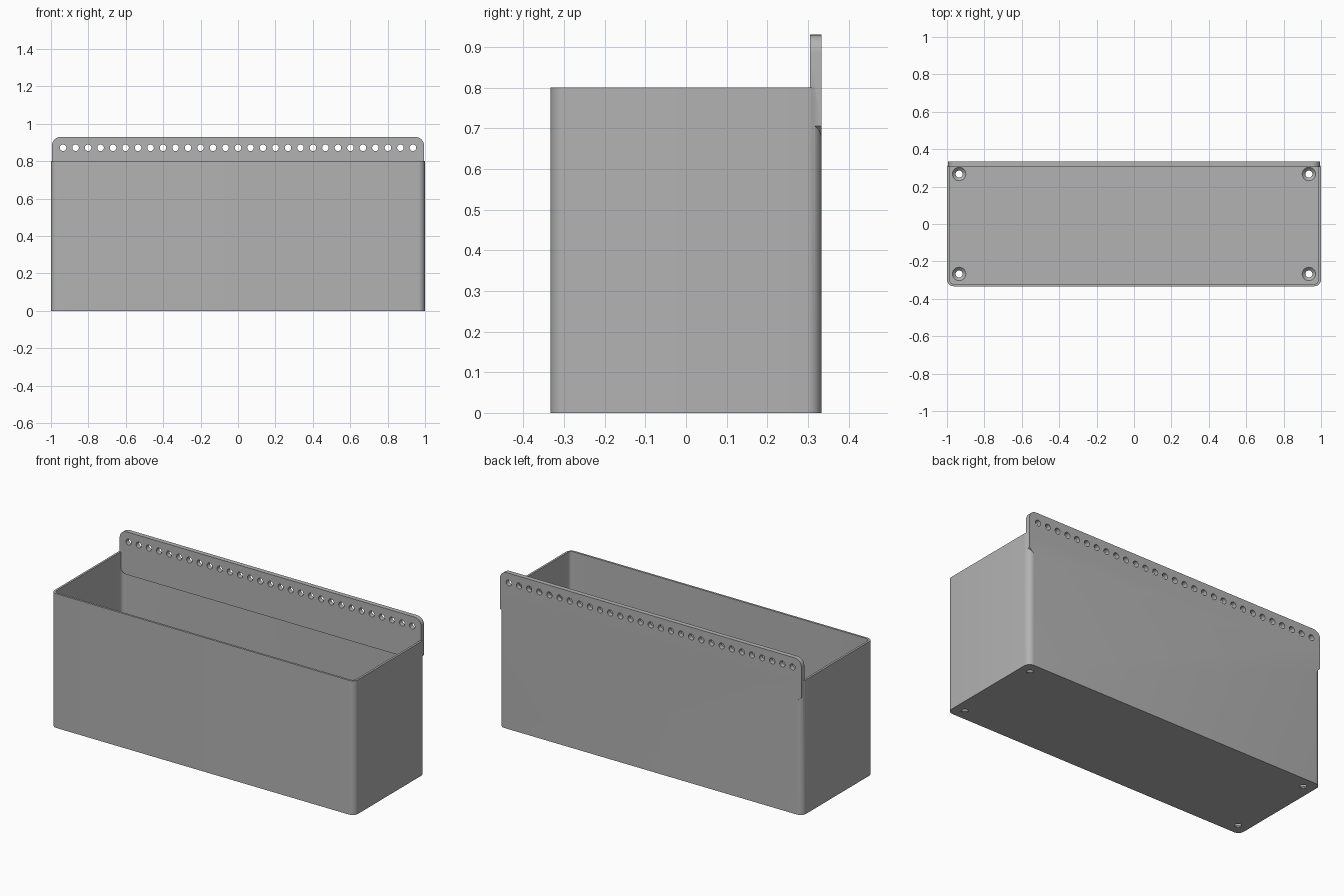
import bpy, bmesh, math
from mathutils import Matrix

old = bpy.data.objects.get("Cube")
if old:
    bpy.data.objects.remove(old, do_unlink=True)

grey = bpy.data.materials.new("plain grey")
grey.use_nodes = True
GREY = (0.45, 0.45, 0.45, 1)
grey.diffuse_color = GREY
grey.node_tree.nodes["Principled BSDF"].inputs["Base Color"].default_value = GREY

HALF_X, HALF_Y, HEIGHT = 1.0, 0.333, 0.8
WALL, FLOOR, CORNER = 0.0125, 0.02, 0.036
PLATE_X, PLATE_FRONT, PLATE_LOW, PLATE_TOP = 0.994, 0.305, 0.675, 0.93


def to_object(name, bm):
    bmesh.ops.recalc_face_normals(bm, faces=bm.faces)
    mesh = bpy.data.meshes.new(name)
    bm.to_mesh(mesh)
    bm.free()
    mesh.materials.append(grey)
    obj = bpy.data.objects.new(name, mesh)
    bpy.context.collection.objects.link(obj)
    return obj


def extrude_outline(name, points, offset):
    bm = bmesh.new()
    face = bm.faces.new([bm.verts.new(p) for p in points])
    out = bmesh.ops.extrude_face_region(bm, geom=[face], use_keep_orig=True)
    moved = [v for v in out["geom"] if isinstance(v, bmesh.types.BMVert)]
    bmesh.ops.translate(bm, verts=moved, vec=offset)
    return to_object(name, bm)


def arc(cx, cy, r, start, steps=8):
    angles = [math.radians(start + 90 * i / steps) for i in range(steps + 1)]
    return [(cx + r * math.cos(a), cy + r * math.sin(a)) for a in angles]


def rounded_box(name, hx, hy, r, low, high):
    outline = []
    for sx, sy, start in ((1, 1, 0), (-1, 1, 90), (-1, -1, 180), (1, -1, 270)):
        outline += arc(sx * (hx - r), sy * (hy - r), r, start)
    return extrude_outline(name, [(x, y, low) for x, y in outline], (0, 0, high - low))


def add_cone(bm, r1, r2, depth, matrix):
    bmesh.ops.create_cone(bm, cap_ends=True, segments=24, radius1=r1,
                          radius2=r2, depth=depth, matrix=matrix)


def combine(target, other, operation):
    mod = target.modifiers.new(operation, 'BOOLEAN')
    mod.operation, mod.solver, mod.object = operation, 'EXACT', other
    bpy.context.view_layer.objects.active = target
    bpy.ops.object.modifier_apply(modifier=mod.name)
    bpy.data.objects.remove(other, do_unlink=True)


# Open bin with rounded upright corners
planter = rounded_box("planter_box", HALF_X, HALF_Y, CORNER, 0, HEIGHT)
cavity = rounded_box("cavity", HALF_X - WALL, HALF_Y - WALL, CORNER - WALL, FLOOR, 1)
combine(planter, cavity, 'DIFFERENCE')

# Mounting plate: rounded top corners, slanted bottom corners
r, slant = 0.045, 0.03
outline = arc(PLATE_X - r, PLATE_TOP - r, r, 0) + arc(r - PLATE_X, PLATE_TOP - r, r, 90)
outline += [(-PLATE_X, PLATE_LOW + slant), (slant - PLATE_X, PLATE_LOW),
            (PLATE_X - slant, PLATE_LOW), (PLATE_X, PLATE_LOW + slant)]
plate = extrude_outline("mounting_plate", [(x, PLATE_FRONT, z) for x, z in outline],
                        (0, HALF_Y - PLATE_FRONT, 0))
combine(planter, plate, 'UNION')

# Row of holes through the plate
bm = bmesh.new()
for i in range(29):
    place = Matrix.Translation(((i - 14) * 0.0668, 0.32, 0.872))
    add_cone(bm, 0.0175, 0.0175, 0.2, place @ Matrix.Rotation(math.pi / 2, 4, 'X'))
combine(planter, to_object("plate_holes", bm), 'DIFFERENCE')

# Countersunk holes in the floor corners
for cutter, r1, r2, depth, z in (("floor_holes", 0.019, 0.019, 0.2, 0),
                                 ("countersinks", 0.019, 0.037, 0.018, 0.012)):
    bm = bmesh.new()
    for x in (-0.935, 0.935):
        for y in (-0.267, 0.267):
            add_cone(bm, r1, r2, depth, Matrix.Translation((x, y, z)))
    combine(planter, to_object(cutter, bm), 'DIFFERENCE')

# Smooth the curved corners and hole walls
bpy.ops.object.select_all(action='DESELECT')
planter.select_set(True)
bpy.context.view_layer.objects.active = planter
bpy.ops.object.shade_smooth_by_angle(angle=math.radians(30))
